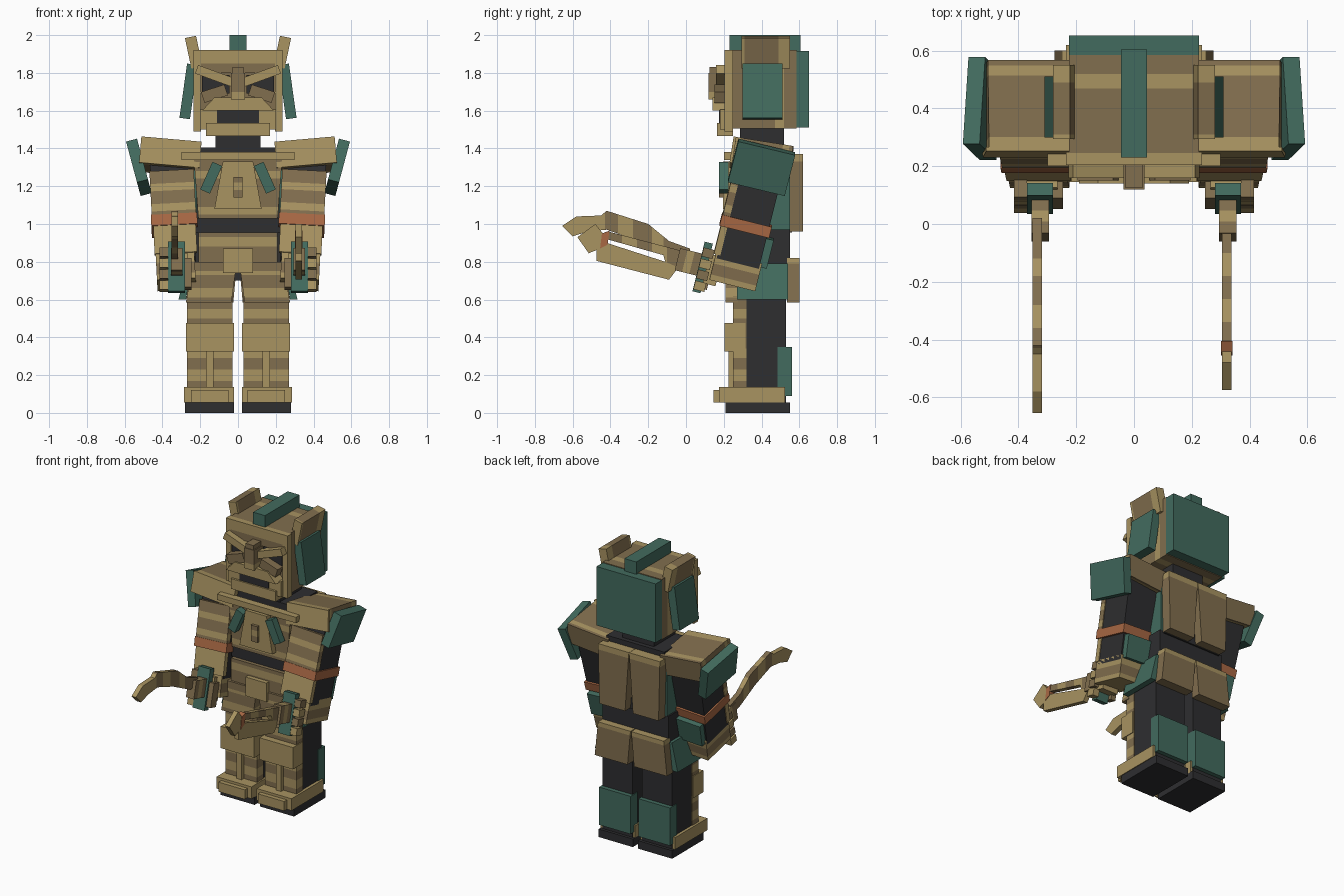
import bpy, bmesh, math
from mathutils import Matrix, Vector

if "Cube" in bpy.data.objects:
    bpy.data.objects.remove(bpy.data.objects["Cube"])


def lin(c):
    return tuple((v / 255 / 12.92) if v < 11 else ((v / 255 + 0.055) / 1.055) ** 2.4 for v in c) + (1,)


MATS = {}
for mat_name, rgb in dict(light_tan=(168, 147, 97), dark_tan=(129, 110, 78), teal=(66, 107, 94),
                          black=(46, 46, 48), copper=(168, 104, 68)).items():
    m = bpy.data.materials.new(mat_name)
    m.diffuse_color = lin(rgb)
    m.use_nodes = True
    m.node_tree.nodes["Principled BSDF"].inputs["Base Color"].default_value = m.diffuse_color
    MATS[mat_name] = m
L, D, T, K, C = MATS.keys()
I = Matrix.Identity(4)


def tilt(rx, ry, at):
    """Frame at a point: swing about x, lean about y (degrees)."""
    return (Matrix.Translation(at) @ Matrix.Rotation(math.radians(ry), 4, 'Y')
            @ Matrix.Rotation(math.radians(rx), 4, 'X'))


def finish(name, bm, mat, frame, side, bands):
    # Stripes: cut the part along an axis, light inside the given ranges
    if bands:
        axis, ranges = bands
        n = Vector([float(i == axis) for i in range(3)])
        for cut in [v for r in ranges for v in r]:
            bmesh.ops.bisect_plane(bm, geom=bm.verts[:] + bm.edges[:] + bm.faces[:],
                                   plane_co=n * cut, plane_no=n)
        for f in bm.faces:
            c = f.calc_center_median()[axis]
            f.material_index = int(any(a - 1e-4 <= c <= b + 1e-4 for a, b in ranges))
    bm.transform(Matrix.Diagonal((side, 1, 1, 1)) @ frame)
    bmesh.ops.recalc_face_normals(bm, faces=bm.faces[:])
    me = bpy.data.meshes.new(name)
    bm.to_mesh(me)
    bm.free()
    me.materials.append(MATS[mat])
    if bands:
        me.materials.append(MATS[L])
    bpy.context.collection.objects.link(bpy.data.objects.new(name, me))


def box(name, x, y, z, mat, frame=I, pair=False, bands=None, low=None):
    """Box from ranges; low = x range of its bottom; pair = both sides."""
    for side in ((1, -1) if pair else (1,)):
        bm = bmesh.new()
        bmesh.ops.create_cube(bm, size=1)
        for v in bm.verts:
            i, j, k = (int(c > 0) for c in v.co)
            v.co = ((low if low and not k else x)[i], y[j], z[k])
        finish(name + ('' if not pair else '_right' if side > 0 else '_left'), bm, mat, frame, side, bands)


def prism(name, pts, x, mat, bands=None):
    """Side outline (y, z) extruded across x."""
    bm = bmesh.new()
    f = bm.faces.new([bm.verts.new((x[0], *p)) for p in pts])
    ext = bmesh.ops.extrude_face_region(bm, geom=[f])
    bmesh.ops.translate(bm, vec=(x[1] - x[0], 0, 0),
                        verts=[v for v in ext['geom'] if isinstance(v, bmesh.types.BMVert)])
    finish(name, bm, mat, I, 1, bands)


# Legs and feet
box('sole', (.02, .28), (.21, .55), (0, .055), K, pair=True)
box('shoe', (.02, .285), (.175, .525), (.055, .137), L, pair=True)
box('toe_cap', (.05, .25), (.145, .176), (.055, .12), L, pair=True)
box('leg', (.035, .265), (.315, .53), (.05, .75), K, pair=True)
box('shin_plate', (.03, .27), (.25, .32), (.137, .62), D, pair=True,
    bands=(2, [(.17, .23), (.29, .34), (.5, .55)]))
box('shin_ridge', (.13, .17), (.225, .255), (.137, .33), L, pair=True)
box('knee_plate', (.02, .275), (.205, .315), (.325, .475), L, pair=True)
box('calf_plate', (.03, .27), (.485, .56), (.09, .35), T, pair=True)

# Hips and skirt
box('pelvis', (-.25, .25), (.27, .55), (.7, .97), K)
box('front_skirt', (.006, .24), (.21, .275), (.585, .8), D, pair=True, low=(.035, .275),
    bands=(2, [(.61, .66), (.73, .75)]))
box('hip_plate', (.245, .27), (.27, .54), (.6, .79), T, pair=True, low=(.275, .315))
box('back_skirt', (.003, .25), (.535, .6), (.585, .82), D, pair=True, low=(.025, .275),
    bands=(2, [(.79, .82)]))
box('abdomen', (-.21, .21), (.225, .3), (.75, .955), D, bands=(2, [(.88, .93)]))
box('groin_plate', (-.08, .08), (.195, .23), (.74, .87), L)

# Torso
box('torso', (-.22, .22), (.28, .55), (.9, 1.405), K)
box('belt', (-.225, .225), (.25, .56), (.955, 1.03), K)
box('chest', (-.235, .235), (.235, .3), (1.03, 1.36), D, low=(-.21, .21),
    bands=(2, [(1.05, 1.09), (1.24, 1.28)]))
box('chest_plate', (-.08, .08), (.195, .24), (1.08, 1.33), L, low=(-.125, .125))
box('chest_button', (-.025, .025), (.175, .2), (1.14, 1.25), D, bands=(2, [(1.18, 1.22)]))
box('chest_strap', (-.028, .028), (-.025, .025), (-.08, .08), T, tilt(0, -24, (.142, .2, 1.245)), pair=True)
box('collar_bar', (-.3, .3), (.2, .25), (1.34, 1.38), L)
box('side_panel', (.215, .24), (.3, .55), (.97, 1.3), T, pair=True)
box('back_plate', (.001, .235), (.545, .62), (.96, 1.37), D, pair=True, low=(.03, .225),
    bands=(2, [(1.33, 1.37)]))
box('neck', (-.12, .12), (.285, .52), (1.38, 1.53), K)

# Shoulders
box('shoulder_pad', (-.16, .15), (-.155, .155), (-.075, .065), D, tilt(-9, -5, (.36, .405, 1.36)),
    pair=True, bands=(1, [(-.155, -.115), (.1, .135)]))
box('shoulder_front', (-.16, .16), (-.165, -.15), (-.075, .065), L, tilt(-9, -5, (.36, .405, 1.36)), pair=True)
box('shoulder_guard', (-.03, .03), (-.155, .155), (-.115, .115), T, tilt(-14, 15, (.525, .4, 1.3)), pair=True)

# Arms, built in a frame swung forward
ARM = tilt(-14, 3, (.35, .4, 1.3))
box('upper_arm', (-.105, .115), (-.115, .115), (-.3, .02), K, ARM, pair=True)
box('upper_arm_plate', (-.115, .12), (-.14, -.1), (-.29, -.05), D, ARM, pair=True,
    bands=(2, [(-.27, -.23), (-.16, -.12)]))
box('arm_band', (-.12, .125), (-.143, .128), (-.348, -.288), C, ARM, pair=True)
box('lower_arm', (-.1, .11), (-.115, .115), (-.52, -.34), K, ARM, pair=True)
box('lower_arm_plate', (-.11, .115), (-.135, -.1), (-.5, -.348), L, ARM, pair=True)
box('elbow_plate', (-.09, .1), (.1, .155), (-.51, -.355), T, ARM, pair=True)
box('gauntlet', (-.095, .11), (-.125, .125), (-.64, -.49), D, ARM, pair=True,
    bands=(2, [(-.55, -.49), (-.64, -.61)]))

# Hands
HAND = tilt(-14, 0, (.325, .088, .77))
box('hand_guard', (-.045, .045), (-.022, .022), (-.135, .135), T, HAND, pair=True)
box('wrist', (-.06, .06), (.02, .09), (-.08, .08), L, HAND, pair=True)
for i, z in enumerate((-.1, -.04, .02, .08)):
    box('finger_%d' % (i + 1), (.045, .09), (-.02, .04), (z - .024, z + .024), D if i % 2 else L, HAND, pair=True)
box('thumb', (-.08, -.045), (-.01, .05), (-.11, .05), D, HAND, pair=True)
box('grip', (-.03, .03), (-.14, -.02), (-.05, .07), D, HAND, pair=True, bands=(1, [(-.1, -.06)]))

# Curved blade in the left hand
prism('curved_blade', [(.02, .87), (-.09, .91), (-.2, 1.0), (-.42, 1.07), (-.45, 1.045), (-.58, 1.04),
                       (-.655, .99), (-.6, .935), (-.52, .96), (-.42, .97), (-.25, .91), (-.09, .83),
                       (.02, .79)], (-.352, -.318), D, bands=(1, [(-.66, -.43), (-.36, -.28), (-.18, -.12)]))

# Slotted blade in the right hand
X = (.305, .338)
prism('slotted_blade_lower', [(-.42, .90), (-.475, .875), (-.475, .805), (-.09, .705), (-.04, .77), (-.11, .8)],
      X, L, )
prism('slotted_blade_upper', [(-.41, .96), (-.42, .92), (-.12, .835), (-.11, .8), (-.04, .77), (-.03, .86)],
      X, D, bands=(1, [(-.34, -.26), (-.18, -.1)]))
prism('blade_collar', [(-.405, .965), (-.445, .95), (-.455, .87), (-.415, .89)], (.302, .341), C)
prism('blade_tip', [(-.44, .95), (-.48, 1.0), (-.575, .93), (-.515, .845), (-.455, .87)], X, L)

# Head
box('head', (-.225, .225), (.245, .585), (1.505, 1.92), D, bands=(1, [(.47, .52)]))
box('brow_band', (-.235, .235), (.205, .25), (1.85, 1.92), L)
box('face_side', (.195, .235), (.205, .25), (1.49, 1.85), L, pair=True)
box('face_recess', (-.2, .2), (.225, .25), (1.52, 1.85), D)
box('eye', (.045, .19), (.205, .23), (1.69, 1.79), K, pair=True)
box('eyebrow', (-.1, .1), (-.03, .03), (-.024, .024), L, tilt(0, -20, (.125, .19, 1.785)), pair=True)
box('forehead', (-.2, .2), (.205, .23), (1.80, 1.85), D)
box('nose', (-.037, .037), (.12, .23), (1.66, 1.8), D, bands=(2, [(1.66, 1.7)]))
box('nose_bridge', (-.03, .03), (.125, .22), (1.78, 1.83), D)
box('cheek', (-.065, .065), (-.03, .03), (-.03, .03), D, tilt(0, 18, (.125, .18, 1.69)), pair=True)
box('muzzle', (-.125, .125), (.14, .23), (1.6, 1.67), L, low=(-.19, .19))
box('mouth', (-.11, .11), (.175, .23), (1.535, 1.605), K)
box('jaw_side', (.11, .2), (.18, .24), (1.5, 1.605), L, pair=True)
box('chin', (-.17, .17), (.165, .25), (1.465, 1.535), L)
box('head_crest', (-.045, .045), (.23, .605), (1.9, 2), T)
box('head_fin', (-.03, .03), (.295, .55), (-.085, .08), D, tilt(0, 12, (.235, 0, 1.912)), pair=True,
    bands=(1, [(.295, .31), (.49, .55)]))
box('ear_guard', (-.028, .028), (.3, .51), (-.145, .145), T, tilt(0, -8, (.262, 0, 1.702)), pair=True)
box('back_head_plate', (-.225, .225), (.58, .652), (1.51, 1.915), T)
